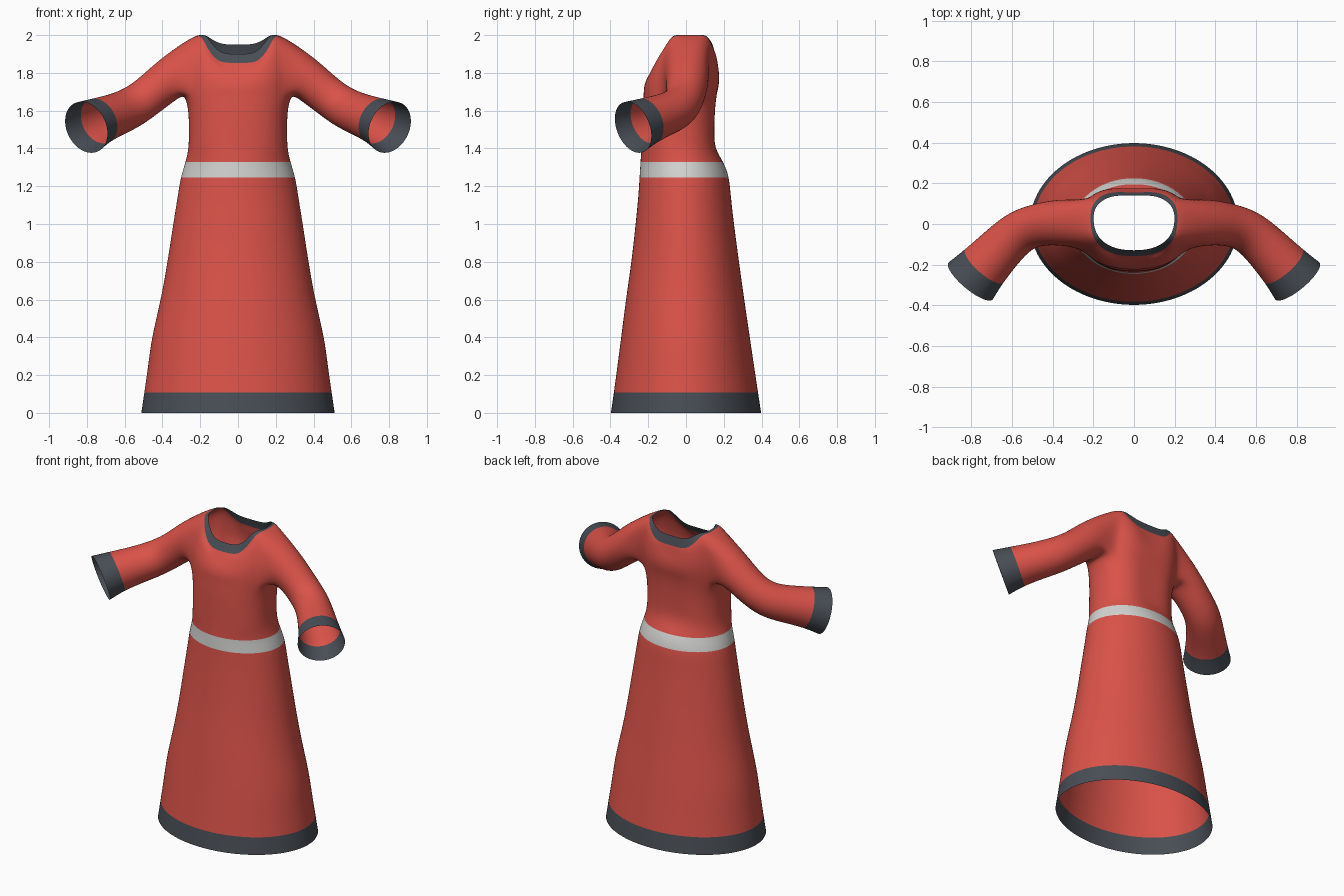
import bpy, bmesh, math
from mathutils import Vector

cube = bpy.data.objects.get("Cube")
if cube:
    bpy.data.objects.remove(cube)


def material(name, color):
    m = bpy.data.materials.new(name)
    m.use_nodes = True
    m.diffuse_color = (*color, 1)
    m.node_tree.nodes["Principled BSDF"].inputs["Base Color"].default_value = (*color, 1)
    return m


RED, GREY, WHITE = range(3)
COLS = 32
ARM = 3          # half width of the armhole, in columns
bm = bmesh.new()


def power(v, e):
    return math.copysign(abs(v) ** e, v)


def ring(hx, front, back, mid, height, square=1.0, dent=0.0):
    """Closed cross-section; height(s) gives z from the front/back direction s."""
    pts = []
    for i in range(COLS):
        a = 2 * math.pi * i / COLS
        c, s = power(math.cos(a), square), power(math.sin(a), square)
        y = mid + s * ((back - mid) if s > 0 else (mid - front))
        y -= dent * max(0, math.sin(a)) ** 14
        pts.append(Vector((hx * c, y, height(math.sin(a)))))
    return pts


def drop(top, front, back, start, end):
    """Height that falls from the shoulder towards the front and the back."""
    def height(s):
        k = min(1, max(0, (abs(s) - start) / (end - start)))
        return top - (front if s < 0 else back) * k
    return height


# Skirt, belt and bodice: height, half width, front, back
body = [(0, .515, -.40, .40), (.1, .50, -.385, .385), (.25, .478, -.365, .362),
        (.4, .46, -.345, .34), (.6, .41, -.32, .31), (.8, .375, -.29, .282),
        (1.0, .345, -.268, .255), (1.15, .32, -.253, .238), (1.25, .305, -.247, .23),
        (1.33, .278, -.242, .20), (1.4, .262, -.237, .167), (1.5, .26, -.235, .167),
        (1.6, .263, -.232, .17), (1.68, .28, -.225, .178)]
rings = []
for z, hx, front, back in body:
    upper = z > 1.35
    rings.append(ring(hx, front, back, (front + back) / 2, lambda s, z=z: z,
                      .88 if upper else 1, .018 if upper else 0))
colors = [GREY if i == 0 else WHITE if i == 8 else RED for i in range(len(body) - 1)]

# Yoke: from the chest up to the shoulder
chest = len(rings) - 1
shoulder = ring(.255, -.182, .182, .03,
                lambda s: 1.985 - (.175 if s < 0 else .14) * abs(s) ** 3, .9, .02)
for step in range(1, 5):
    u = step / 4
    row = []
    for i, (p, q) in enumerate(zip(rings[chest], shoulder)):
        a = 2 * math.pi * i / COLS
        out = Vector((math.cos(a), math.sin(a), 0)) * .015 * math.sin(math.pi * u)
        row.append(p.lerp(q, u) + out)
    rings.append(row)
    colors.append(RED)

# Collar band and neck opening
rings.append(ring(.208, -.16, .172, .03, drop(2.0, .15, .11, .5, .92), .75, .015))
rings.append(ring(.2, -.13, .15, .03, drop(2.0, .1, .05, .6, .95), .85, .01))
colors += [RED, GREY]

grid = [[bm.verts.new(p) for p in row] for row in rings]


def in_armhole(row, col):
    side = min((col + ARM) % COLS, (col + ARM - COLS // 2) % COLS)
    return chest <= row < chest + 4 and side < 2 * ARM


def quad(verts, mat):
    f = bm.faces.new(verts)
    f.material_index = mat
    f.smooth = True


for r, color in enumerate(colors):
    for i in range(COLS):
        if not in_armhole(r, i):
            j = (i + 1) % COLS
            quad((grid[r][i], grid[r][j], grid[r + 1][j], grid[r + 1][i]), color)

# Sleeves: centre, direction, radius
sleeve = [((.36, .01, 1.775), (.88, -.05, -.45), .115),
          ((.46, 0, 1.688), (.8, -.1, -.55), .106),
          ((.56, -.03, 1.615), (.8, -.45, -.42), .109),
          ((.65, -.115, 1.578), (.65, -.67, -.33), .114),
          ((.74, -.21, 1.545), (.62, -.7, -.3), .126),
          ((.803, -.28, 1.512), (.61, -.73, -.3), .144)]
path = [(0, k) for k in range(-ARM, ARM + 1)] + [(r, ARM) for r in range(1, 5)]
path += [(4, k) for k in range(ARM - 1, -ARM - 1, -1)] + [(r, -ARM) for r in (3, 2, 1)]
count = len(path)

for side in (1, -1):
    loop = [grid[chest + r][(k if side > 0 else COLS // 2 - k) % COLS] for r, k in path]
    for n, (centre, direction, radius) in enumerate(sleeve):
        d = Vector(direction).normalized()
        across = Vector((0, 0, 1)).cross(d).normalized()
        up = d.cross(across)
        new = []
        for i in range(count):
            a = 2 * math.pi * (i - ARM) / count
            p = Vector(centre) + radius * (across * math.sin(a) - up * math.cos(a))
            new.append(bm.verts.new((side * p.x, p.y, p.z)))
        for i in range(count):
            j = (i + 1) % count
            quad((loop[i], loop[j], new[j], new[i]), GREY if n == len(sleeve) - 1 else RED)
        loop = new

bmesh.ops.recalc_face_normals(bm, faces=bm.faces[:])
mesh = bpy.data.meshes.new("robe")
bm.to_mesh(mesh)
bm.free()
for name, color in (("red cloth", (.70, .085, .066)), ("dark grey trim", (.065, .076, .092)),
                    ("white belt", (.66, .66, .65))):
    mesh.materials.append(material(name, color))
robe = bpy.data.objects.new("robe", mesh)
bpy.context.collection.objects.link(robe)
sub = robe.modifiers.new("smooth_cloth", "SUBSURF")
sub.levels = sub.render_levels = 2
